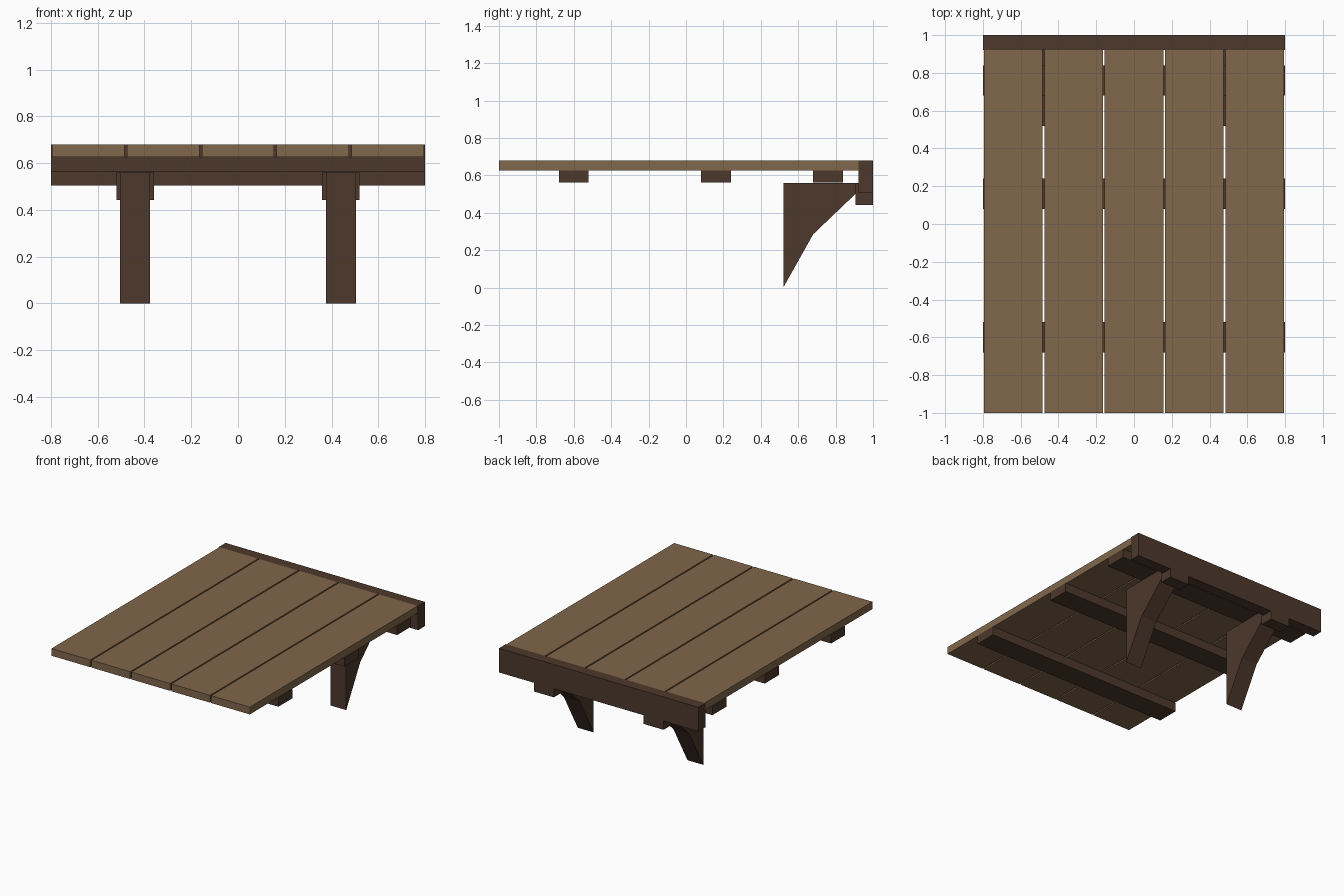
import bpy

if "Cube" in bpy.data.objects:
    bpy.data.objects.remove(bpy.data.objects["Cube"])


def material(name, color):
    m = bpy.data.materials.new(name)
    m.diffuse_color = (*color, 1)
    m.use_nodes = True
    m.node_tree.nodes["Principled BSDF"].inputs["Base Color"].default_value = m.diffuse_color
    return m


LIGHT = material("light_wood", (0.22, 0.135, 0.07))
DARK = material("dark_wood", (0.075, 0.04, 0.025))


def extrude_x(name, profile, x0, x1, mat):
    """Extrude a closed (y, z) profile from x0 to x1."""
    n = len(profile)
    verts = [(x, y, z) for x in (x0, x1) for y, z in profile]
    faces = [tuple(range(n))[::-1], tuple(range(n, 2 * n))]
    faces += [(i, (i + 1) % n, n + (i + 1) % n, n + i) for i in range(n)]
    mesh = bpy.data.meshes.new(name)
    mesh.from_pydata(verts, [], faces)
    mesh.materials.append(mat)
    obj = bpy.data.objects.new(name, mesh)
    bpy.context.collection.objects.link(obj)
    return obj


def box(name, x0, x1, y0, y1, z0, z1, mat):
    return extrude_x(name, [(y0, z0), (y1, z0), (y1, z1), (y0, z1)], x0, x1, mat)


# deck planks
for i in range(5):
    x = (i - 2) * 0.32
    box(f"plank_{i + 1}", x - 0.155, x + 0.155, -1, 0.922, 0.627, 0.68, LIGHT)

# cross battens under the planks
for i, y in enumerate((-0.6, 0.16, 0.76)):
    box(f"batten_{i + 1}", -0.8, 0.8, y - 0.08, y + 0.08, 0.562, 0.627, DARK)

# back beam
box("back_beam", -0.8, 0.8, 0.922, 1, 0.505, 0.68, DARK)

# knee braces and the brackets joining them to the beam
brace = [(0.52, 0), (0.68, 0.285), (0.905, 0.5), (0.905, 0.56), (0.52, 0.56)]
bracket = [(0.905, 0.442), (1, 0.442), (1, 0.505), (0.922, 0.505),
           (0.922, 0.56), (0.905, 0.56)]
for side, x in (("left", -0.44), ("right", 0.44)):
    extrude_x(f"{side}_brace", brace, x - 0.064, x + 0.064, DARK)
    extrude_x(f"{side}_bracket", bracket, x - 0.08, x + 0.08, DARK)
